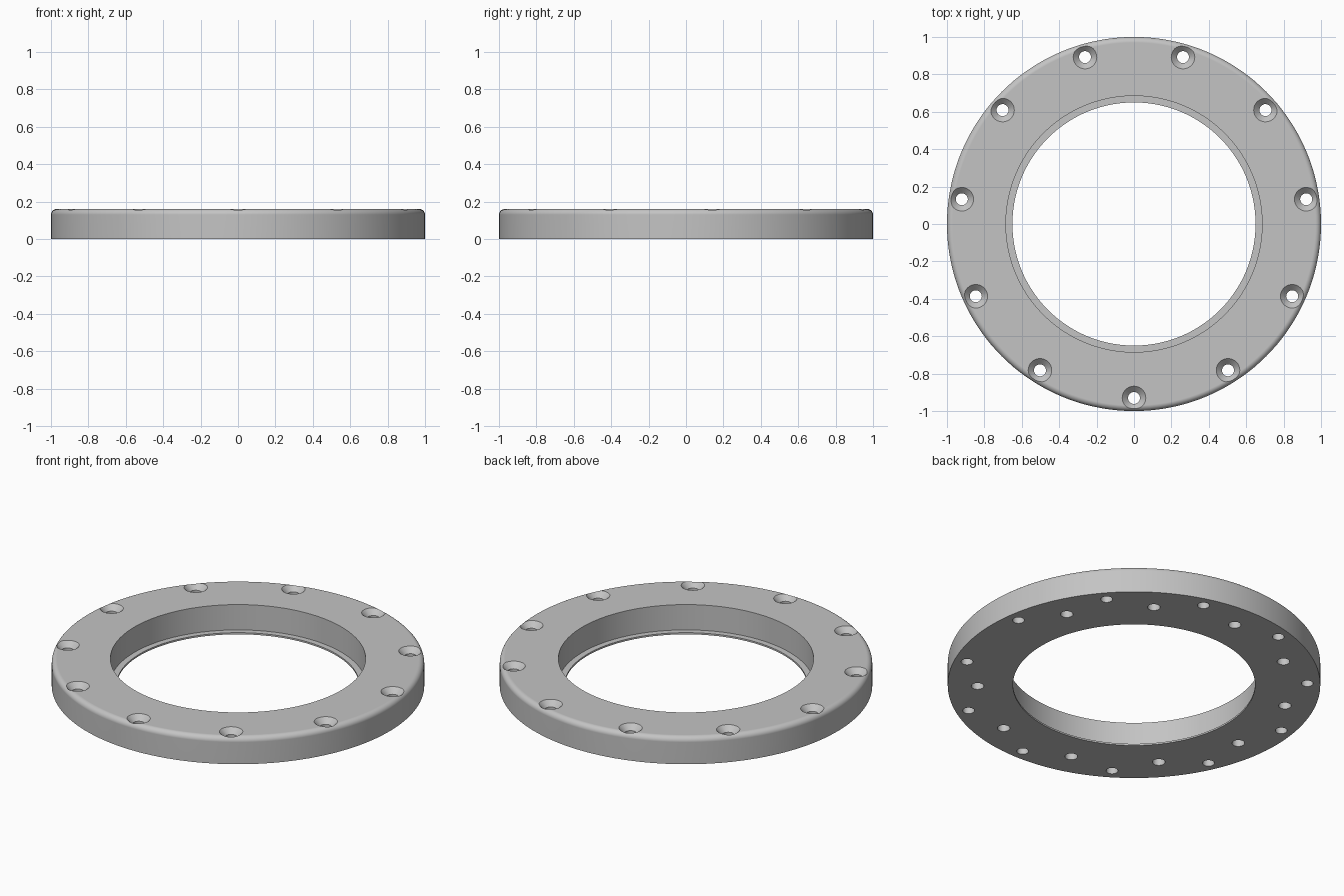
import bpy, bmesh
from math import radians, sin, cos, pi
from mathutils import Vector, Matrix

if "Cube" in bpy.data.objects:
    bpy.data.objects.remove(bpy.data.objects["Cube"])

HEIGHT, FILLET, STEP = 0.16, 0.03, 360 / 11


def lathe(bm, profile, centre=(0, 0), segments=32, closed=False):
    """Revolve an (r, z) profile about a vertical axis through centre."""
    part = bmesh.new()
    verts = [part.verts.new((r, 0, z)) for r, z in profile]
    pairs = list(zip(verts, verts[1:]))
    if closed:
        pairs.append((verts[-1], verts[0]))
    edges = [part.edges.new(p) for p in pairs]
    bmesh.ops.spin(part, geom=verts + edges, cent=(0, 0, 0), axis=(0, 0, 1),
                   angle=2 * pi, steps=segments, use_duplicate=False)
    bmesh.ops.remove_doubles(part, verts=part.verts[:], dist=1e-5)
    bmesh.ops.recalc_face_normals(part, faces=part.faces[:])
    part.transform(Matrix.Translation((*centre, 0)))
    temp = bpy.data.meshes.new("temp")
    part.to_mesh(temp)
    part.free()
    bm.from_mesh(temp)
    bpy.data.meshes.remove(temp)


def make_object(name, bm):
    mesh = bpy.data.meshes.new(name)
    bm.to_mesh(mesh)
    bm.free()
    obj = bpy.data.objects.new(name, mesh)
    bpy.context.collection.objects.link(obj)
    return obj


def polar(radius, degrees):
    a = radians(degrees)
    return radius * cos(a), radius * sin(a)


# Ring body: rounded top outer edge, thin lip at the foot of the bore
arc = [(1 - FILLET + FILLET * cos(a), HEIGHT - FILLET + FILLET * sin(a))
       for a in (i * pi / 16 for i in range(9))]
profile = [(0.65, 0), (1, 0)] + arc + [(0.685, HEIGHT), (0.685, 0.01), (0.65, 0.01)]
bm = bmesh.new()
lathe(bm, profile, segments=144, closed=True)
ring = make_object("flange_ring", bm)

# Countersunk through holes near the rim
cut = bmesh.new()
bolt = [(0, -0.05), (0.032, -0.05), (0.032, HEIGHT - 0.031), (0.103, HEIGHT + 0.04), (0, HEIGHT + 0.04)]
for i in range(11):
    lathe(cut, bolt, polar(0.93, -90 + i * STEP))

# Blind holes in the underside, one position left empty
blind = [(0, -0.05), (0.034, -0.05), (0.034, 0.11), (0, 0.11)]
for i in range(11):
    if i != 8:
        lathe(cut, blind, polar(0.84, 90 + i * STEP))
cutter = make_object("hole_cutter", cut)
cutter.hide_render = True

# Cut the holes, then drop the helper
bpy.ops.object.select_all(action='DESELECT')
ring.select_set(True)
bpy.context.view_layer.objects.active = ring
mod = ring.modifiers.new("holes", 'BOOLEAN')
mod.operation = 'DIFFERENCE'
mod.solver = 'EXACT'
mod.object = cutter
bpy.ops.object.modifier_apply(modifier=mod.name)
bpy.data.objects.remove(cutter)

# Smooth round surfaces, crisp edges
bpy.ops.object.shade_smooth_by_angle(angle=radians(30))
weighted = ring.modifiers.new("weighted_normals", 'WEIGHTED_NORMAL')
weighted.keep_sharp = True

# Plain grey metal
grey = bpy.data.materials.new("light_grey")
grey.use_nodes = True
colour = (0.55, 0.55, 0.55, 1)
grey.diffuse_color = colour
grey.node_tree.nodes["Principled BSDF"].inputs["Base Color"].default_value = colour
ring.data.materials.clear()
ring.data.materials.append(grey)
